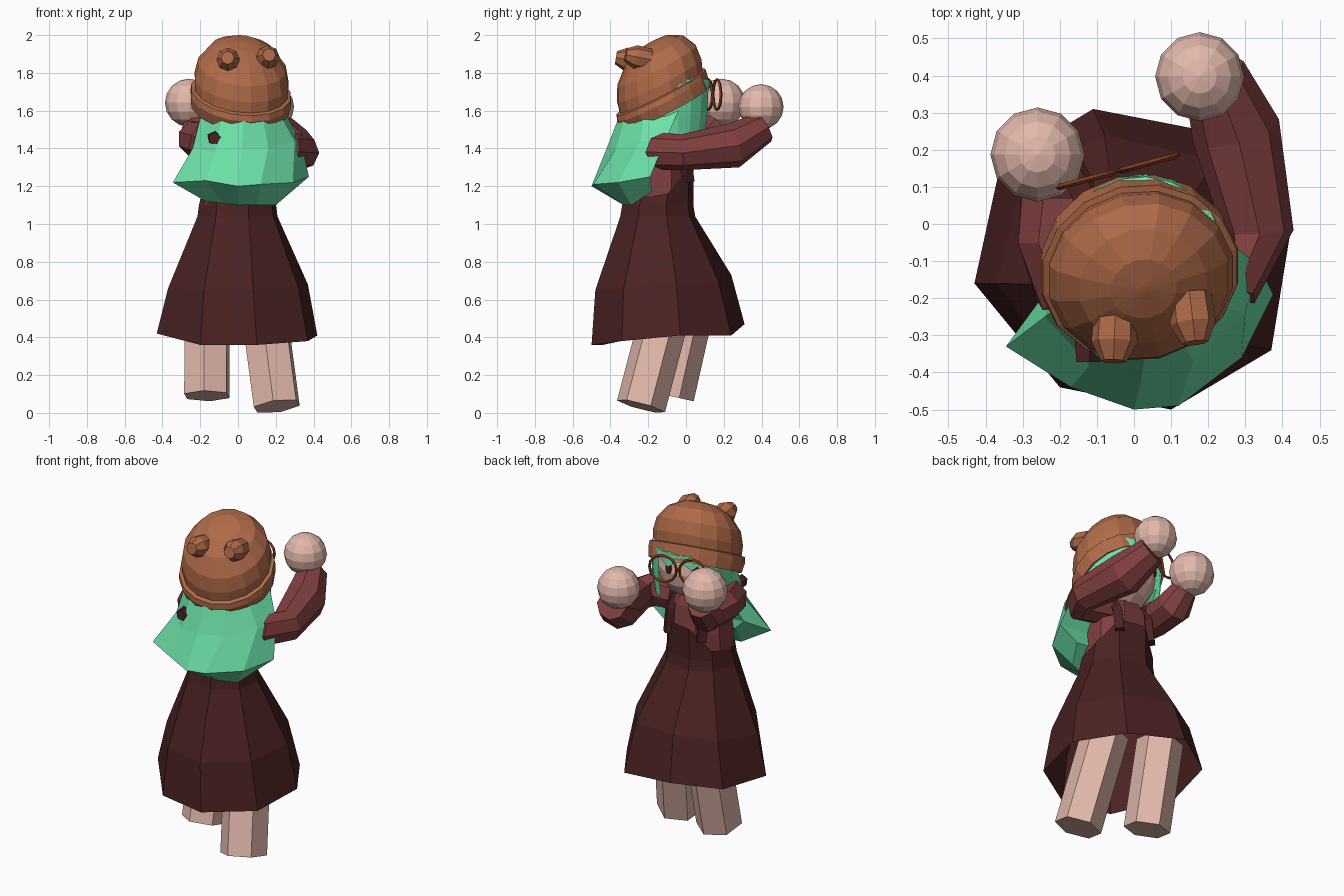
import bpy, math
from mathutils import Vector as V, Matrix as M

if "Cube" in bpy.data.objects:
    bpy.data.objects.remove(bpy.data.objects["Cube"])


def mat(name, c):
    m = bpy.data.materials.new(name)
    m.diffuse_color = (*c, 1)
    m.use_nodes = True
    m.node_tree.nodes["Principled BSDF"].inputs["Base Color"].default_value = m.diffuse_color
    return m


BROWN = mat("hat brown", (0.43, 0.145, 0.065))
GREEN = mat("hair green", (0.15, 0.75, 0.39))
SKIN = mat("skin", (0.76, 0.48, 0.41))
DRESS = mat("dark dress red", (0.07, 0.016, 0.016))
SHIRT = mat("shirt red", (0.22, 0.05, 0.05))
FRAME = mat("glasses brown", (0.22, 0.05, 0.015))
EYE = mat("eye dark red", (0.09, 0.012, 0.01))


def add(name, verts, faces, m):
    me = bpy.data.meshes.new(name)
    me.from_pydata([tuple(v) for v in verts], [], faces)
    me.materials.append(m)
    ob = bpy.data.objects.new(name, me)
    bpy.context.collection.objects.link(ob)
    return ob


def loft(name, rings, m, bottom=True, top=True, skip=lambda i, j: False):
    """Join closed rings of equal count, with optional end caps."""
    n = len(rings[0])
    verts = [p for r in rings for p in r]
    faces = []
    for i in range(len(rings) - 1):
        for j in range(n):
            if not skip(i, j):
                a, b = i * n + j, i * n + (j + 1) % n
                faces.append((a, b, b + n, a + n))
    if bottom:
        faces.append(tuple(reversed(range(n))))
    if top:
        faces.append(tuple(range(len(verts) - n, len(verts))))
    return add(name, verts, faces, m)


def tube(name, path, radii, n, m, turn=0.0):
    """Faceted tube along a path, rings square to the path."""
    P = [V(p) for p in path]
    rings, old, u = [], None, None
    for i, p in enumerate(P):
        d = (P[min(i + 1, len(P) - 1)] - P[max(i - 1, 0)]).normalized()
        if old is None:
            u = d.orthogonal().normalized()
        else:
            u = old.rotation_difference(d) @ u
        w, old = d.cross(u), d
        rings.append([p + radii[i] * (u * math.cos(a) + w * math.sin(a))
                      for a in (turn + 2 * math.pi * k / n for k in range(n))])
    return loft(name, rings, m)


def ellipse(cx, cy, rx, ry, z, n, start=0.0):
    return [V((cx + rx * math.cos(a), cy + ry * math.sin(a), z))
            for a in (start + 2 * math.pi * k / n for k in range(n))]


def ball(name, c, r, m, seg=12, rings=8):
    rr = [ellipse(c[0], c[1], r * math.sin(t), r * math.sin(t), c[2] - r * math.cos(t), seg)
          for t in (math.pi * max(k, 0.03) / rings for k in range(rings))]
    rr.append(ellipse(c[0], c[1], r * 0.01, r * 0.01, c[2] + r, seg))
    return loft(name, rr, m)


# legs
tube("left_leg", [(-0.163, 0.03, 0.6), (-0.165, -0.085, 0.09)], [0.13, 0.13], 6, SKIN, 0.4)
tube("right_leg", [(0.13, -0.09, 0.6), (0.205, -0.238, 0.035)], [0.132, 0.132], 6, SKIN, 0.4)

# skirt with bib: uneven hem, eight sides
hem = [(-.43, -.16, .42), (-.2, -.44, .36), (.1, -.5, .36), (.37, -.34, .38),
       (.42, -.03, .41), (.25, .24, .41), (-.11, .31, .47), (-.36, .16, .44)]
mid = [(-.37, -.16, .66), (-.18, -.42, .65), (.08, -.48, .65), (.32, -.33, .66),
       (.37, -.05, .68), (.22, .17, .70), (-.08, .24, .73), (-.3, .12, .70)]
ang = [math.atan2(y + 0.13, x) for x, y, z in hem]


def body_ring(rx, ry, cy, zs):
    return [V((rx * math.cos(a), cy + ry * math.sin(a), z)) for a, z in zip(ang, zs)]


bib = [1.13, 1.14, 1.14, 1.14, 1.16, 1.29, 1.29, 1.16]
loft("dress", [[V(p) for p in hem], [V(p) for p in mid],
               body_ring(.215, .205, -.15, [1.04] * 8),
               body_ring(.207, .195, -.15, [1.1] * 8),
               body_ring(.2, .185, -.14, bib)], DRESS, False, False)

# shirt body and neck
loft("shirt", [ellipse(0, -.15, .19, .18, 1.03, 8, .39), ellipse(0, -.14, .19, .17, 1.25, 8, .39),
               ellipse(0, -.13, .19, .14, 1.4, 8, .39), ellipse(0, -.12, .09, .09, 1.49, 8, .39)], SHIRT)
tube("neck", [(0, -.12, 1.42), (0, -.11, 1.55)], [.07, .07], 8, SKIN)

# dress straps over the shoulders
for side, s in (("left", -1), ("right", 1)):
    tube(side + "_strap", [(s * .11, .01, 1.22), (s * .11, -.01, 1.36), (s * .11, -.08, 1.45),
                           (s * .11, -.2, 1.44), (s * .11, -.26, 1.3), (s * .11, -.27, 1.2)],
         [.036] * 6, 4, DRESS, .78)
# small strap tip showing through the hair
tube("strap_tip", [(-.125, -.3, 1.455), (-.125, -.372, 1.455)], [.04, .034], 5, DRESS)

# sleeves and round hands
tube("right_sleeve", [(.12, -.1, 1.4), (.29, -.12, 1.385), (.335, -.02, 1.38), (.275, .25, 1.415),
                      (.215, .41, 1.51)], [.09, .1, .095, .12, .085], 8, SHIRT)
tube("left_sleeve", [(-.1, -.12, 1.4), (-.2, -.14, 1.45), (-.22, -.05, 1.45), (-.205, .1, 1.45),
                     (-.22, .17, 1.53)], [.09, .105, .1, .105, .075], 8, SHIRT)
ball("right_hand", (.177, .397, 1.62), .12, SKIN)
ball("left_hand", (-.26, .187, 1.642), .127, SKIN)

# head frame: turned toward the left
HEAD = M.Translation((.02, -.1, 0)) @ M.Rotation(math.radians(15), 4, 'Z')
ball("head", (0, 0, 1.63), .2, SKIN, 14, 8).matrix_world = HEAD

# hair cap, open over the face with a zigzag fringe
N = 20
cap = [ellipse(0, 0, r, r, z, N) for r, z in
       ((.215, 1.47), (.228, 1.58), (.235, 1.70), (.228, 1.765), (.14, 1.81))]
for j in range(3, 8):
    cap[2][j].z += .03 if j % 2 else -.015
loft("hair_cap", cap, GREEN, False, True,
     lambda i, j: i < 2 and 3 <= j <= 6).matrix_world = HEAD

# long flared back hair
rows = [[(-.2, -.05, 1.62), (-.19, -.22, 1.6), (-.08, -.33, 1.58), (.03, -.35, 1.58),
         (.13, -.32, 1.58), (.21, -.22, 1.6), (.23, -.03, 1.62)],
        [(-.2, -.12, 1.46), (-.24, -.25, 1.40), (-.12, -.38, 1.38), (.02, -.42, 1.40),
         (.16, -.37, 1.40), (.3, -.24, 1.44), (.335, -.11, 1.44)],
        [(-.25, -.2, 1.3), (-.345, -.33, 1.22), (-.17, -.44, 1.23), (0, -.5, 1.2),
         (.12, -.49, 1.21), (.29, -.36, 1.22), (.375, -.19, 1.25)],
        [(-.19, -.21, 1.24), (-.17, -.29, 1.12), (-.08, -.32, 1.11), (0, -.33, 1.1),
         (.1, -.33, 1.1), (.2, -.29, 1.1), (.26, -.18, 1.17)]]
loft("back_hair", [[V(p) for p in r] for r in reversed(rows)], GREEN)

# knitted hat with turned-up rim, tilted back, crown leaning forward
HAT = (M.Translation((.013, -.117, 1.65)) @ M.Rotation(math.radians(13), 4, 'Z')
       @ M.Rotation(math.radians(28), 4, 'X'))
prof = [(.24, -.03), (.262, -.04), (.272, .02), (.268, .05), (.25, .055), (.254, .11),
        (.237, .185), (.175, .26), (.09, .3), (.01, .31)]
loft("hat", [ellipse(0, .33 * max(0, h - .02), r, r, h, 16) for r, h in prof],
     BROWN, False).matrix_world = HAT

# hat ears
for side, a, b in (("left", (-.05, -.24, 1.86), (-.055, -.37, 1.88)),
                   ("right", (.15, -.19, 1.87), (.165, -.32, 1.895))):
    a, b = V(a), V(b)
    tube(side + "_hat_ear", [a, a.lerp(b, .6), b], [.058, .062, .035], 8, BROWN)

# round glasses and eyes
for side, s in (("left", -1), ("right", 1)):
    rings = []
    for k in range(17):
        t = 2 * math.pi * k / 16
        rings.append([V((s * .088 + (.08 + .008 * math.cos(q)) * math.cos(t), .25 + .008 * math.sin(q),
                         1.685 + (.08 + .008 * math.cos(q)) * math.sin(t)))
                      for q in (0, 1.57, 3.14, 4.71)])
    loft(side + "_lens_rim", rings, FRAME, False, False).matrix_world = HEAD
    disc = tube(side + "_eye", [(0, -.004, 0), (0, .004, 0)], [.026, .026], 10, EYE)
    disc.matrix_world = (HEAD @ M.Translation((s * .08, .183, 1.66))
                         @ M.Rotation(-s * .42, 4, 'Z') @ M.Diagonal((.8, 1, 1.4, 1)))
tube("glasses_bridge", [(-.012, .25, 1.68), (0, .253, 1.695), (.012, .25, 1.68)],
     [.007] * 3, 4, FRAME).matrix_world = HEAD
